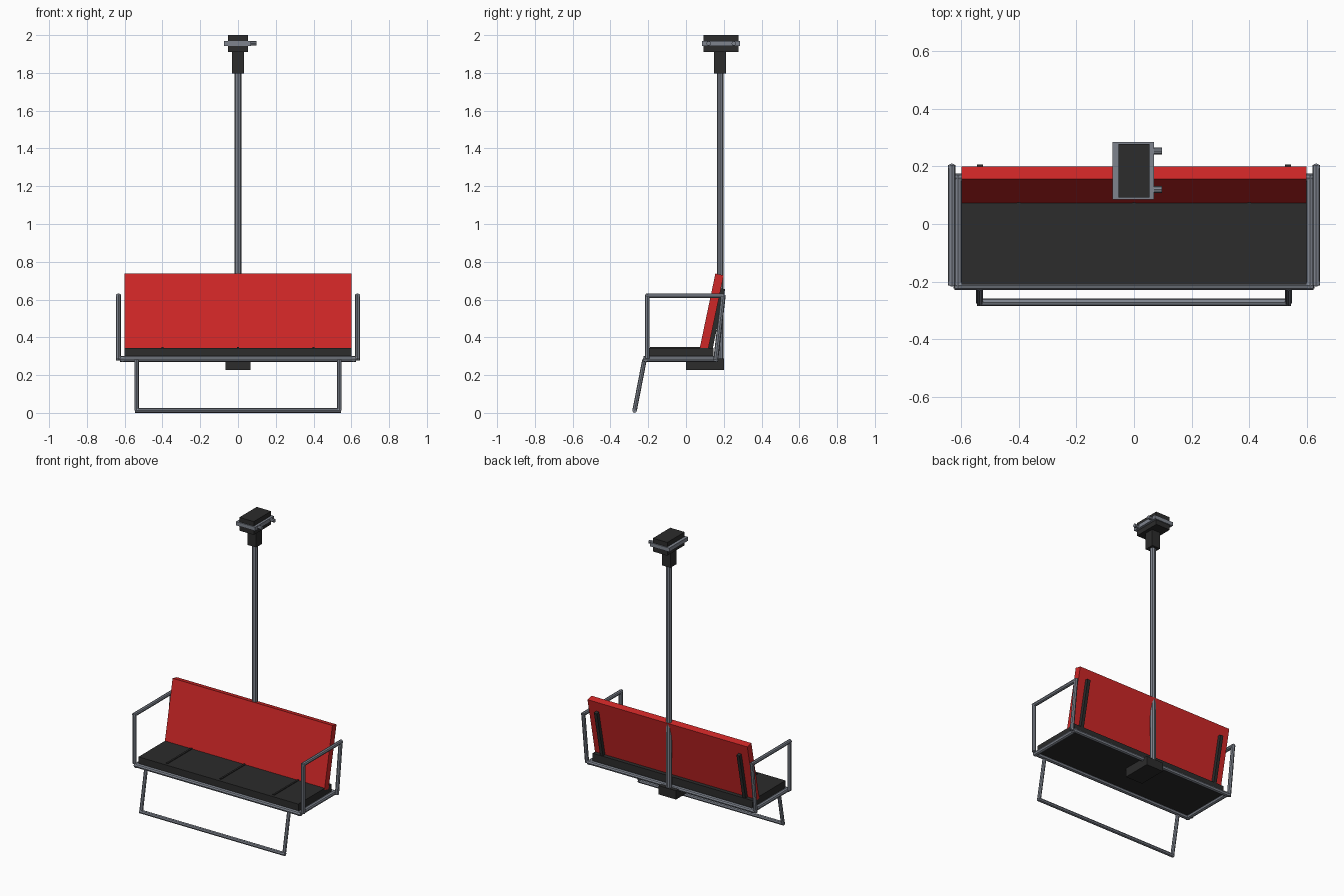
import bpy
from math import atan2
from mathutils import Vector

cube = bpy.data.objects.get("Cube")
if cube:
    bpy.data.objects.remove(cube, do_unlink=True)


def material(name, color):
    m = bpy.data.materials.new(name)
    m.use_nodes = True
    m.diffuse_color = (*color, 1)
    bsdf = next(n for n in m.node_tree.nodes if n.type == 'BSDF_PRINCIPLED')
    bsdf.inputs["Base Color"].default_value = (*color, 1)
    return m


RED = material("red_panel", (0.62, 0.02, 0.02))
BLACK = material("black_padding", (0.025, 0.025, 0.025))
STEEL = material("grey_steel", (0.21, 0.23, 0.27))


def finish(name, mat):
    ob = bpy.context.object
    ob.name = name
    ob.data.materials.append(mat)
    return ob


def box(name, center, size, mat, tilt=0):
    bpy.ops.mesh.primitive_cube_add(size=1, location=center, rotation=(tilt, 0, 0))
    ob = finish(name, mat)
    ob.scale = size
    return ob


def tube(name, a, b, r, mat=STEEL, extend=0.0):
    a, b = Vector(a), Vector(b)
    d = (b - a).normalized()
    a, b = a - d * extend, b + d * extend
    bpy.ops.mesh.primitive_cylinder_add(vertices=8, radius=r, depth=(b - a).length,
                                        location=(a + b) / 2)
    ob = finish(name, mat)
    ob.rotation_euler = d.to_track_quat('Z', 'Y').to_euler()
    return ob


# Seat cushion with raised seams
box("seat", (0, -0.032, 0.316), (1.2, 0.356, 0.056), BLACK)
for i, x in enumerate((-0.4, 0, 0.4)):
    box(f"seat_seam_{i + 1}", (x, -0.04, 0.344), (0.012, 0.3, 0.01), BLACK)

# Leaning backrest and the two straps behind it
lean = -atan2(0.21, 1)
up = Vector((0, 0.205, 0.979))
out = Vector((0, 0.979, -0.205))
back_mid = Vector((0, 0.135, 0.53))
box("backrest", back_mid, (1.2, 0.045, 0.415), RED, lean)

# Seat frame
R = 0.015
tube("frame_front", (-0.612, -0.214, 0.285), (0.612, -0.214, 0.285), R, extend=0.012)
tube("frame_rear", (-0.612, 0.16, 0.285), (0.612, 0.16, 0.285), R, extend=0.012)

# Parts repeated on both sides
for side, s in (("left", 1), ("right", -1)):
    strap = back_mid + up * -0.035 + out * 0.0325 + Vector((s * 0.535, 0, 0))
    box(f"back_strap_{side}", strap, (0.022, 0.025, 0.345), BLACK, lean)
    fx, ax, lx = s * 0.612, s * 0.633, s * 0.537
    tube(f"frame_side_{side}", (fx, -0.214, 0.285), (fx, 0.16, 0.285), R, extend=0.01)
    tube(f"arm_post_{side}", (ax, -0.205, 0.295), (ax, -0.205, 0.62), 0.013, extend=0.006)
    tube(f"armrest_{side}", (ax, -0.205, 0.62), (ax, 0.197, 0.62), 0.013, extend=0.008)
    tube(f"arm_rear_{side}", (ax, 0.197, 0.62), (ax, 0.158, 0.285), 0.013, extend=0.006)
    tube(f"footrest_leg_{side}", (lx, -0.22, 0.28), (lx, -0.272, 0.013), 0.012)
tube("footrest_bar", (-0.537, -0.272, 0.0125), (0.537, -0.272, 0.0125), 0.0125, extend=0.008)

# Hanger pole with its base block
box("pole_base", (0, 0.1, 0.258), (0.13, 0.2, 0.06), BLACK)
tube("hanger_pole", (0, 0.181, 0.24), (0, 0.181, 1.82), 0.018)

# Cable grip on top
box("pole_socket", (0, 0.181, 1.855), (0.064, 0.064, 0.116), BLACK)
box("grip_block", (0, 0.185, 1.955), (0.108, 0.186, 0.09), BLACK)
box("grip_plate", (-0.002, 0.185, 1.956), (0.144, 0.2, 0.026), STEEL)
for i, y in enumerate((0.12, 0.253)):
    tube(f"grip_pin_{i + 1}", (0.05, y, 1.956), (0.098, y, 1.956), 0.012)
